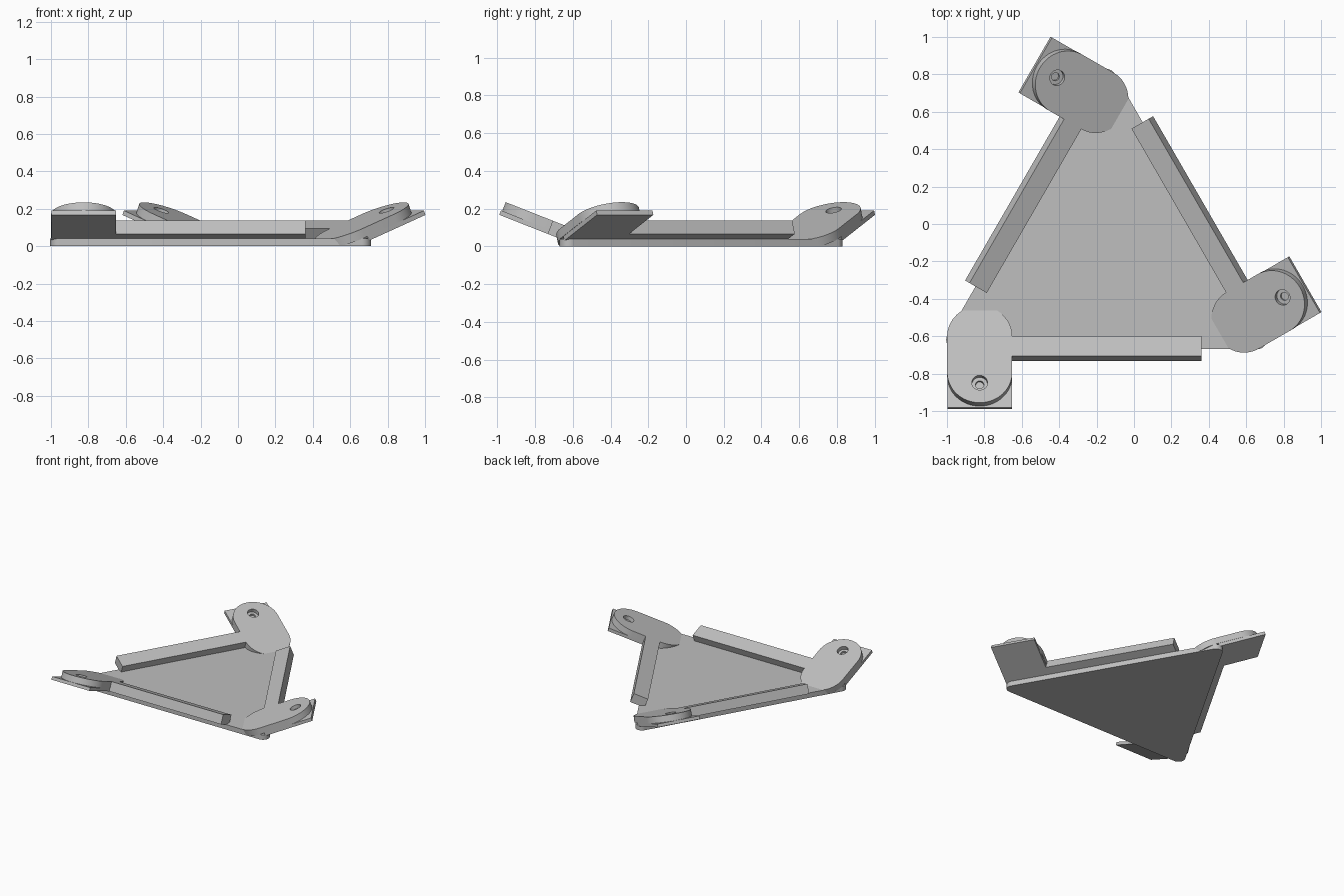
import bpy, bmesh, math
from mathutils import Matrix, Vector

if "Cube" in bpy.data.objects:
    bpy.data.objects.remove(bpy.data.objects["Cube"])

CENTRE = Vector((-0.147, -0.153, 0))
PLATE_T = 0.04
TILT = math.radians(21.5)
ARM_X, ARM_R = -0.825, 0.174
# frame of the tilted front slab: y runs inward and down, z is its normal
SLAB = Matrix.Translation((0, -0.706, 0.136)) @ Matrix.Rotation(-TILT, 4, 'X')

grey = bpy.data.materials.new("light_grey")
grey.diffuse_color = (0.52, 0.52, 0.52, 1)
grey.use_nodes = True
grey.node_tree.nodes["Principled BSDF"].inputs["Base Color"].default_value = grey.diffuse_color


def arc(cx, cy, r, a0, a1, n):
    return [(cx + r * math.cos(math.radians(a0 + (a1 - a0) * i / n)),
             cy + r * math.sin(math.radians(a0 + (a1 - a0) * i / n))) for i in range(n + 1)]


def prism(name, outline, z0, z1, matrix=Matrix(), clip=None):
    """Extrude an outline from z0 to z1, place it, optionally trim it at a floor height."""
    bm = bmesh.new()
    face = bm.faces.new([bm.verts.new((x, y, z0)) for x, y in outline])
    up = bmesh.ops.extrude_face_region(bm, geom=[face])["geom"]
    bmesh.ops.translate(bm, vec=(0, 0, z1 - z0),
                        verts=[v for v in up if isinstance(v, bmesh.types.BMVert)])
    bm.transform(matrix)
    if clip is not None:
        bmesh.ops.bisect_plane(bm, geom=bm.verts[:] + bm.edges[:] + bm.faces[:],
                               plane_co=(0, 0, clip), plane_no=(0, 0, 1), clear_inner=True)
        bmesh.ops.holes_fill(bm, edges=[e for e in bm.edges if e.is_boundary])
    bmesh.ops.recalc_face_normals(bm, faces=bm.faces)
    me = bpy.data.meshes.new(name)
    bm.to_mesh(me)
    bm.free()
    me.materials.append(grey)
    ob = bpy.data.objects.new(name, me)
    bpy.context.collection.objects.link(ob)
    return ob


def rect(x0, x1, y0, y1):
    return [(x0, y0), (x1, y0), (x1, y1), (x0, y1)]


def select(ob):
    bpy.ops.object.select_all(action='DESELECT')
    ob.select_set(True)
    bpy.context.view_layer.objects.active = ob


def bore(ob, y, r, depth):
    """Drill a blind hole into the slab top."""
    cutter = prism("hole_cutter", arc(ARM_X, y, r, 0, 350, 35), -depth, 0.05, SLAB)
    cutter.hide_render = True
    mod = ob.modifiers.new("hole", 'BOOLEAN')
    mod.operation, mod.object, mod.solver = 'DIFFERENCE', cutter, 'EXACT'
    select(ob)
    bpy.ops.object.modifier_apply(modifier=mod.name)
    bpy.data.objects.remove(cutter)


# base plate: triangle with rounded corners
in_r, corner = 0.516, 0.05
tri = []
for k in range(3):
    a = 90 + 120 * k
    d = 2 * in_r - 2 * corner
    tri += arc(CENTRE.x + d * math.cos(math.radians(a)),
               CENTRE.y + d * math.sin(math.radians(a)), corner, a - 60, a + 60, 12)
parts = [prism("base_plate", tri, 0, PLATE_T)]

# one side: rail, round-ended arm and the square foot under it
rail = prism("rail", rect(ARM_X, 0.36, 0, 0.114), -0.075, 0, SLAB, 0.005)
stadium = arc(ARM_X, -0.094, ARM_R, 180, 360, 32) + arc(ARM_X, 0.114, ARM_R, 0, 180, 32)
arm = prism("arm", stadium, -0.05, 0, SLAB, 0.005)
bore(arm, -0.153, 0.042, 0.03)
bore(arm, -0.153, 0.022, 0.046)
foot = prism("arm_foot", rect(ARM_X - ARM_R + 0.002, ARM_X + ARM_R - 0.002, -0.275, 0.1),
             -0.075, -0.05, SLAB, 0.005)

# repeat the side around the triangle
for ob in (rail, arm, foot):
    parts.append(ob)
    for k in (1, 2):
        copy = ob.copy()
        copy.data = ob.data.copy()
        copy.name = f"{ob.name}_{k + 1}"
        bpy.context.collection.objects.link(copy)
        copy.matrix_world = (Matrix.Translation(CENTRE) @ Matrix.Rotation(k * math.tau / 3, 4, 'Z')
                             @ Matrix.Translation(-CENTRE))
        parts.append(copy)

for ob in parts:
    select(ob)
    bpy.ops.object.shade_smooth_by_angle(angle=math.radians(30))
